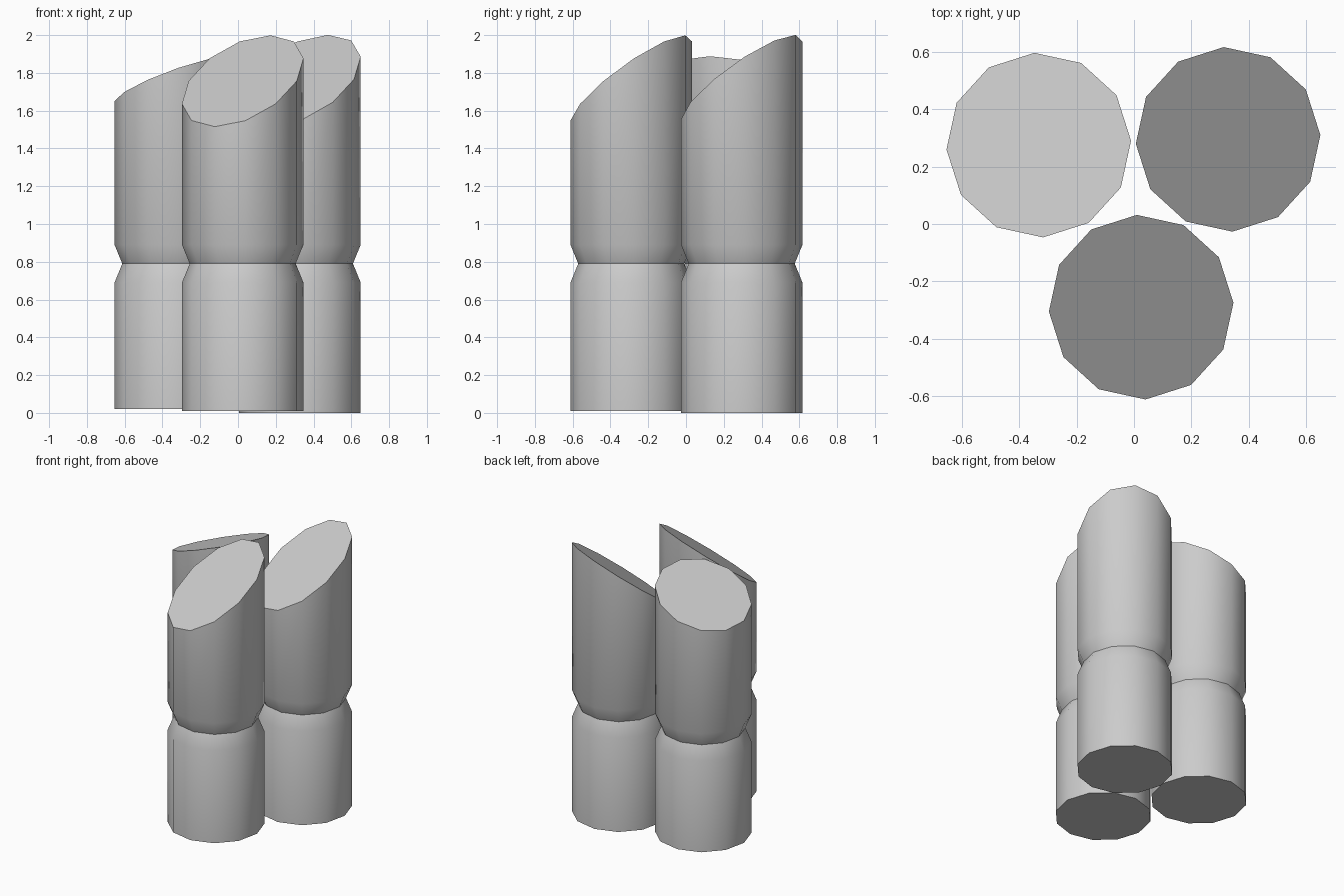
import bpy, bmesh, math

if "Cube" in bpy.data.objects:
    bpy.data.objects.remove(bpy.data.objects["Cube"])

SIDES, R, WAIST = 12, 0.322, 0.281
TURN = math.radians(2.7)


def stalk(name, cx, cy, base, top, slope_x, slope_y):
    """Twelve-sided cane with a pinched node and a slanted cut on top."""
    bm = bmesh.new()
    # (radius, height); height None = slanted cut plane
    profile = [(R, base), (R, 0.69), (WAIST, 0.79), (R, 0.89), (R, None)]
    rings = []
    for r, z in profile:
        ring = []
        for i in range(SIDES):
            a = TURN + i * math.tau / SIDES
            x, y = r * math.cos(a), r * math.sin(a)
            h = top + slope_x * x + slope_y * y if z is None else z
            ring.append(bm.verts.new((x, y, h)))
        rings.append(ring)
    for lo, hi in zip(rings, rings[1:]):
        for i in range(SIDES):
            j = (i + 1) % SIDES
            bm.faces.new((lo[i], lo[j], hi[j], hi[i]))
    bm.faces.new(rings[0][::-1])
    bm.faces.new(rings[-1])
    mesh = bpy.data.meshes.new(name)
    bm.to_mesh(mesh)
    bm.free()
    ob = bpy.data.objects.new(name, mesh)
    ob.location = (cx, cy, 0)
    bpy.context.collection.objects.link(ob)
    # smooth sides, crisp node crease and cut rims
    bpy.ops.object.select_all(action='DESELECT')
    ob.select_set(True)
    bpy.context.view_layer.objects.active = ob
    bpy.ops.object.shade_smooth_by_angle(angle=math.radians(40))
    return ob


# Three canes standing in a triangle
stalk("front_stalk", 0.025, -0.29, 0.01, 1.757, 0.343, 0.668)
stalk("right_stalk", 0.328, 0.295, 0.0, 1.760, 0.36, 0.657)
stalk("left_stalk", -0.332, 0.275, 0.02, 1.760, 0.35, -0.19)
